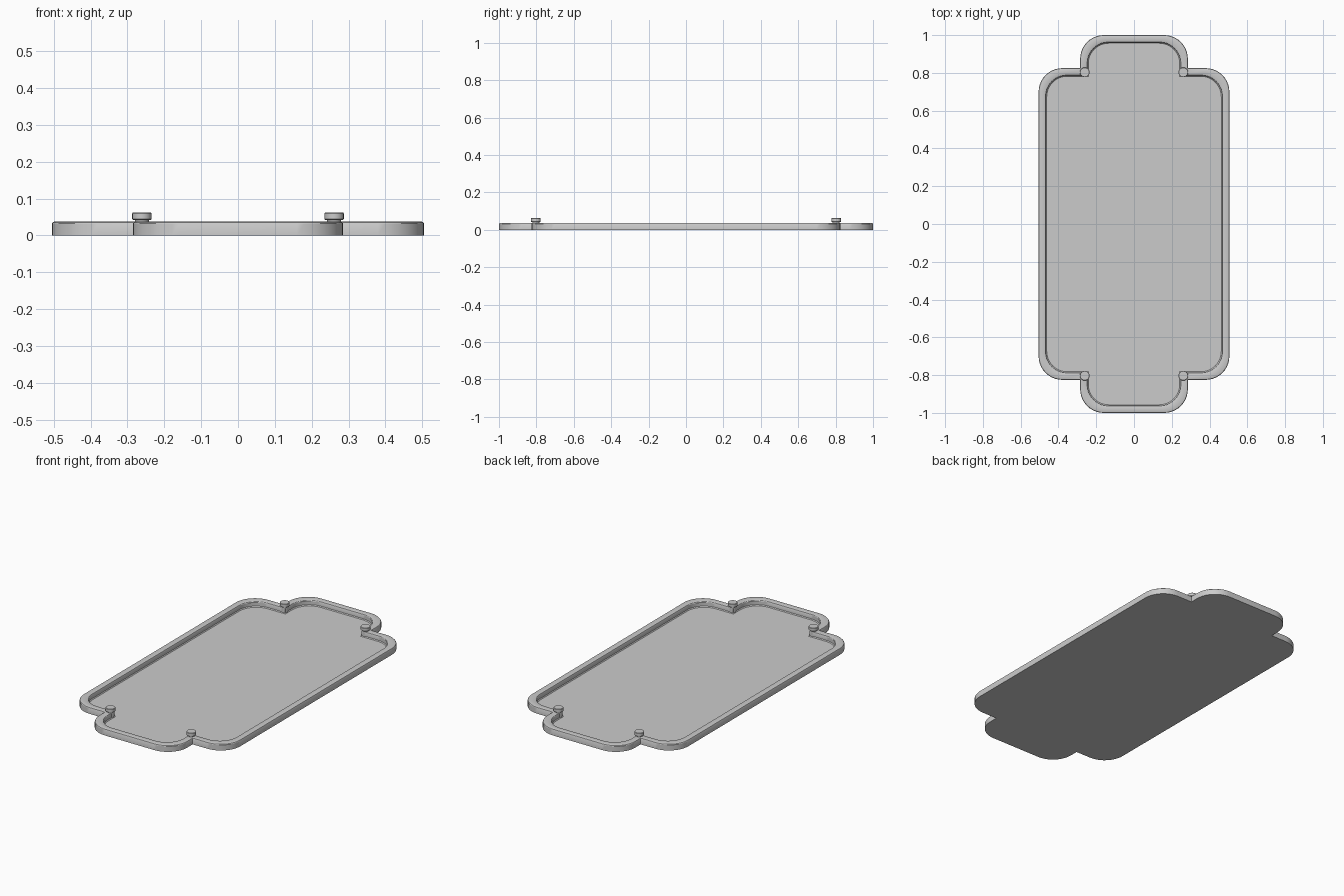
import bpy, bmesh, math

if "Cube" in bpy.data.objects:
    bpy.data.objects.remove(bpy.data.objects["Cube"])


def outline(d):
    """Tray outline moved inwards by d: a rectangle with a rounded tab at each end."""
    r = 0.125 - 0.4 * d
    seg = 10

    def arc(cx, cy):
        return [(cx - r + r * math.cos(a), cy - r + r * math.sin(a))
                for a in (math.pi / 2 * i / seg for i in range(seg + 1))]

    # one quadrant: body corner, sharp inner notch, tab corner
    q = arc(0.505 - d, 0.825 - d) + [(0.285 - d, 0.825 - d)] + arc(0.285 - d, 1.0 - d)
    pts = list(q)
    pts += [(-x, y) for x, y in reversed(q)]
    pts += [(-x, -y) for x, y in q]
    pts += [(x, -y) for x, y in reversed(q)]
    return pts


def finish(bm, name, angle):
    bmesh.ops.recalc_face_normals(bm, faces=bm.faces)
    mesh = bpy.data.meshes.new(name)
    bm.to_mesh(mesh)
    bm.free()
    obj = bpy.data.objects.new(name, mesh)
    bpy.context.collection.objects.link(obj)
    bpy.ops.object.select_all(action='DESELECT')
    obj.select_set(True)
    bpy.context.view_layer.objects.active = obj
    bpy.ops.object.shade_smooth_by_angle(angle=math.radians(angle))
    return obj


def loft(name, rings, angle=30):
    """Skin a stack of matching rings and close both ends."""
    bm = bmesh.new()
    loops = [[bm.verts.new(p) for p in ring] for ring in rings]
    n = len(loops[0])
    for a, b in zip(loops, loops[1:]):
        for i in range(n):
            j = (i + 1) % n
            bm.faces.new((a[i], a[j], b[j], b[i]))
    bm.faces.new(loops[0])
    bm.faces.new(loops[-1])
    return finish(bm, name, angle)


# tray: underside, outer wall, bevelled rim, inner wall, floor
section = [(0, 0), (0, 0.032), (0.002, 0.0355), (0.007, 0.0375),
           (0.033, 0.0375), (0.037, 0.0355), (0.039, 0.032),
           (0.039, 0.011), (0.043, 0.006)]
loft("tray", [[(x, y, z) for x, y in outline(d)] for d, z in section])

# four pegs at the notches: stem, neck and bevelled cap
peg = [(0.019, 0.003), (0.019, 0.042), (0.024, 0.042), (0.026, 0.044),
       (0.026, 0.060), (0.024, 0.0625)]
sides = 24
for sx, xname in ((-1, "left"), (1, "right")):
    for sy, yname in ((-1, "front"), (1, "back")):
        rings = [[(sx * 0.261 + r * math.cos(2 * math.pi * i / sides),
                   sy * 0.803 + r * math.sin(2 * math.pi * i / sides), z)
                  for i in range(sides)] for r, z in peg]
        loft(f"peg_{yname}_{xname}", rings)
